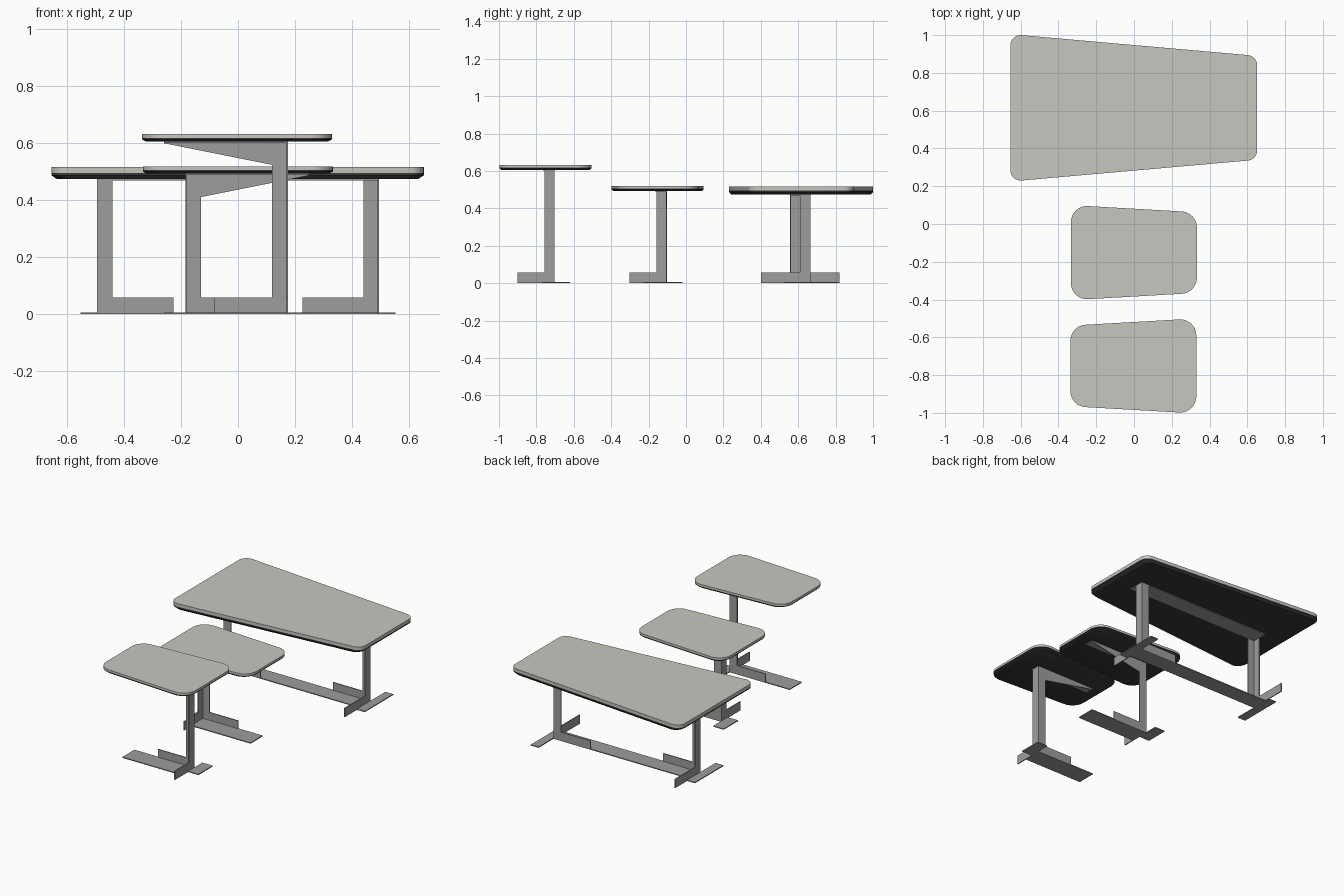
import bpy, bmesh, math
from mathutils import Vector

cube = bpy.data.objects.get("Cube")
if cube:
    bpy.data.objects.remove(cube, do_unlink=True)


def material(name, color):
    m = bpy.data.materials.new(name)
    m.use_nodes = True
    m.diffuse_color = (*color, 1)
    m.node_tree.nodes["Principled BSDF"].inputs["Base Color"].default_value = (*color, 1)
    return m


SURFACE = material("warm_grey_surface", (0.58, 0.565, 0.53))
EDGE = material("black_edge", (0.04, 0.04, 0.04))
STEEL = material("grey_steel", (0.34, 0.34, 0.34))
T = 0.006  # sheet thickness


def finish(name, bm, mats):
    bmesh.ops.recalc_face_normals(bm, faces=bm.faces)
    me = bpy.data.meshes.new(name)
    bm.to_mesh(me)
    bm.free()
    for m in mats:
        me.materials.append(m)
    ob = bpy.data.objects.new(name, me)
    bpy.context.collection.objects.link(ob)
    return ob


def sheet(name, outline, place, push):
    """Extrude a 2D outline; place maps it into space, push is the thickness vector."""
    bm = bmesh.new()
    face = bm.faces.new([bm.verts.new(place(a, b)) for a, b in outline])
    ext = bmesh.ops.extrude_face_region(bm, geom=[face])
    bmesh.ops.translate(bm, vec=push, verts=[v for v in ext["geom"] if isinstance(v, bmesh.types.BMVert)])
    return finish(name, bm, [STEEL])


def flat(name, x0, x1, y0, y1, z):
    rect = [(x0, y0), (x1, y0), (x1, y1), (x0, y1)]
    return sheet(name, rect, lambda a, b: (a, b, z), Vector((0, 0, T)))


def rounded(corners, radius, steps=8):
    """Outline of a polygon with rounded corners."""
    pts = []
    n = len(corners)
    for i in range(n):
        c = Vector(corners[i])
        u = (Vector(corners[i - 1]) - c).normalized()
        v = (Vector(corners[(i + 1) % n]) - c).normalized()
        half = u.angle(v) / 2
        mid = c + (u + v).normalized() * radius / math.sin(half)
        start = c + u * radius / math.tan(half) - mid
        end = c + v * radius / math.tan(half) - mid
        a0 = math.atan2(start.y, start.x)
        sweep = (math.atan2(end.y, end.x) - a0) % math.tau
        for k in range(steps + 1):
            a = a0 + sweep * k / steps
            pts.append(mid + radius * Vector((math.cos(a), math.sin(a))))
    return pts


def tabletop(name, corners, radius, z_top, slab, under, inset):
    """Pale slab over a black, undercut lower edge."""
    pts = rounded(corners, radius)
    mid = sum(pts, Vector((0, 0))) / len(pts)
    levels = [(z_top, 0), (z_top - slab, 0), (z_top - slab - under * 0.4, 0), (z_top - slab - under, inset)]
    bm = bmesh.new()
    rings = []
    for z, d in levels:
        rings.append([bm.verts.new((*(p - (p - mid).normalized() * d), z)) for p in pts])
    bm.faces.new(rings[0])
    n = len(pts)
    for k in range(len(rings) - 1):
        for i in range(n):
            j = (i + 1) % n
            f = bm.faces.new([rings[k][i], rings[k][j], rings[k + 1][j], rings[k + 1][i]])
            f.material_index = min(k, 1)
    bm.faces.new(rings[-1]).material_index = 1
    ob = finish(name, bm, [SURFACE, EDGE])
    bpy.context.view_layer.objects.active = ob
    ob.select_set(True)
    bpy.ops.object.shade_smooth_by_angle(angle=math.radians(30))
    ob.select_set(False)


def angle_leg(name, x, y, sx, sy, top, foot_x, foot_y, arm=0):
    """Corner post of two upright sheets; feet (and an arm) run along sx and sy."""
    w, h = 0.055, 0.058

    def profile(foot, reach):
        pts = [(0, 0), (foot, 0), (foot, h), (w, h)]
        pts += [(w, top - 0.082), (reach, top - 0.006), (reach, top)] if reach else [(w, top)]
        return pts + [(0, top)]

    sheet(name + "_cross_sheet", profile(foot_x, arm), lambda a, b: (x + sx * a, y, b), Vector((0, sy * T, 0)))
    sheet(name + "_side_sheet", profile(foot_y, 0), lambda a, b: (x, y + sy * a, b), Vector((sx * T, 0, 0)))


# Two small tables, mirrored left to right
for name, s, shift, top in (("tall_side_table", 1, -0.75, 0.632), ("low_side_table", -1, -0.15, 0.519)):
    corners = [(-0.335, -0.215), (0.332, -0.253), (0.332, 0.25), (-0.335, 0.212)]
    if s < 0:
        corners = [(-a, b) for a, b in reversed(corners)]
    tabletop(name + "_top", [(a - 0.002, b + shift) for a, b in corners], 0.085, top, 0.013, 0.013, 0.015)
    x, y = s * 0.18 - 0.005, shift + 0.048
    angle_leg(name + "_leg", x, y, -s, -1, top - 0.026, 0.26, 0.2, 0.435)
    flat(name + "_long_foot", x, x - s * 0.435, y - 0.125, y, 0)
    flat(name + "_short_foot", x, x + s * 0.075, y - 0.065, y + 0.083, 0)
    flat(name + "_top_plate", x, x - s * 0.435, y - 0.06, y, top - 0.031)

# Large table on two opposed legs
tabletop("large_table_top", [(-0.655, 0.225), (0.652, 0.34), (0.652, 0.89), (-0.655, 1.005)],
         0.055, 0.516, 0.02, 0.021, 0.02)
for name, s in (("left", 1), ("right", -1)):
    x, y = s * 0.495, 0.61 + s * 0.055
    angle_leg("large_table_" + name + "_leg", x, y, -s, -s, 0.475, 0.268, 0.265)
    flat("large_table_" + name + "_foot", x, x + s * 0.057, y - s * 0.14, y + s * 0.155, 0)
flat("large_table_floor_bar", -0.495, 0.495, 0.555, 0.665, 0)
flat("large_table_top_plate", -0.495, 0.495, 0.555, 0.665, 0.47)
